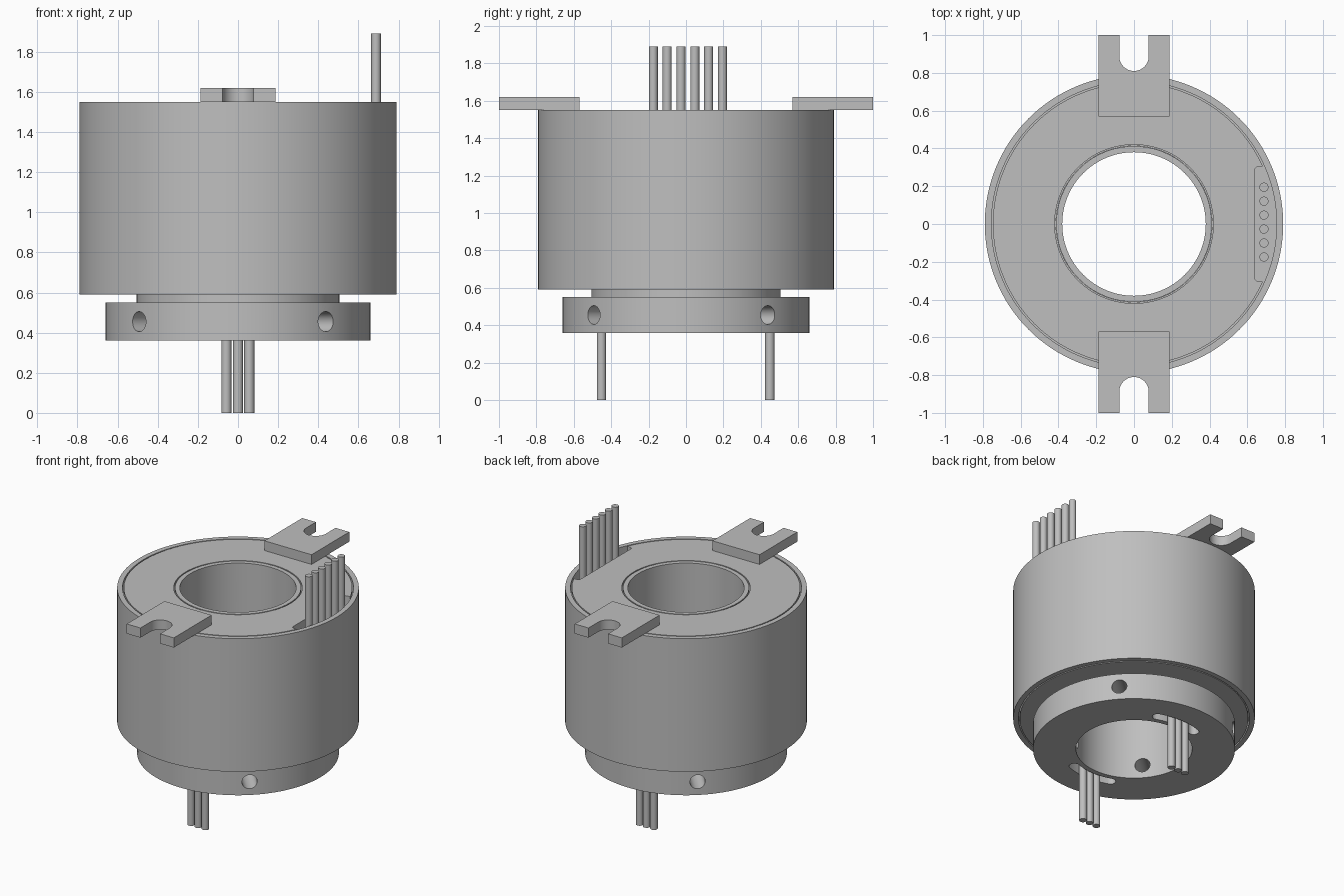
import bpy, bmesh, math
from mathutils import Matrix, Vector

if "Cube" in bpy.data.objects:
    bpy.data.objects.remove(bpy.data.objects["Cube"], do_unlink=True)

GREY = (0.52, 0.52, 0.52, 1)
grey = bpy.data.materials.new("plain_grey")
grey.use_nodes = True
grey.diffuse_color = GREY
grey.node_tree.nodes["Principled BSDF"].inputs["Base Color"].default_value = GREY


def finish(name, bm):
    bmesh.ops.recalc_face_normals(bm, faces=bm.faces)
    mesh = bpy.data.meshes.new(name)
    bm.to_mesh(mesh)
    bm.free()
    mesh.materials.append(grey)
    obj = bpy.data.objects.new(name, mesh)
    bpy.context.collection.objects.link(obj)
    return obj


def smooth(obj):
    bpy.ops.object.select_all(action="DESELECT")
    obj.select_set(True)
    bpy.context.view_layer.objects.active = obj
    bpy.ops.object.shade_smooth_by_angle(angle=math.radians(30))


def lathe(name, profile, steps=128):
    """Turn a closed (radius, height) profile around z."""
    bm = bmesh.new()
    verts = [bm.verts.new((r, 0, z)) for r, z in profile]
    edges = [bm.edges.new((v, verts[i - 1])) for i, v in enumerate(verts)]
    bmesh.ops.spin(bm, geom=verts + edges, cent=(0, 0, 0), axis=(0, 0, 1),
                   angle=math.tau, steps=steps, use_merge=True)
    bmesh.ops.remove_doubles(bm, verts=bm.verts, dist=1e-5)
    return finish(name, bm)


def prism(name, outline, z0, z1):
    """Extrude a flat outline from z0 to z1."""
    bm = bmesh.new()
    face = bm.faces.new([bm.verts.new((x, y, z0)) for x, y in outline])
    top = bmesh.ops.extrude_face_region(bm, geom=[face])["geom"]
    bmesh.ops.translate(bm, vec=(0, 0, z1 - z0),
                        verts=[v for v in top if isinstance(v, bmesh.types.BMVert)])
    return finish(name, bm)


def rod(name, start, end, radius, sides=24):
    a, b = Vector(start), Vector(end)
    bm = bmesh.new()
    turn = (b - a).to_track_quat("Z", "Y").to_matrix().to_4x4()
    bmesh.ops.create_cone(bm, cap_ends=True, segments=sides, radius1=radius, radius2=radius,
                          depth=(b - a).length,
                          matrix=Matrix.Translation((a + b) / 2) @ turn)
    return finish(name, bm)


def arc(cx, cy, r, a0, a1, n=12):
    return [(cx + r * math.cos(math.radians(a0 + (a1 - a0) * i / n)),
             cy + r * math.sin(math.radians(a0 + (a1 - a0) * i / n))) for i in range(n + 1)]


def cut(obj, cutter):
    cutter.hide_render = True
    mod = obj.modifiers.new("cut", "BOOLEAN")
    mod.operation, mod.solver, mod.object = "DIFFERENCE", "EXACT", cutter
    bpy.context.view_layer.objects.active = obj
    bpy.ops.object.modifier_apply(modifier=mod.name)
    bpy.data.objects.remove(cutter, do_unlink=True)


# Outer housing, with recesses for the top cover and the bottom plate
housing = lathe("housing", [(0.79, 0.59), (0.79, 1.55), (0.755, 1.55), (0.755, 1.47),
                            (0.413, 1.47), (0.413, 0.63), (0.755, 0.63), (0.755, 0.59)])
bottom_plate = lathe("bottom_plate", [(0.51, 0.59), (0.747, 0.59), (0.747, 0.63), (0.51, 0.63)])

# Top cover with the lead slot beside the rim
cover = lathe("top_cover", [(0.42, 1.47), (0.747, 1.47), (0.747, 1.55), (0.42, 1.55)])
slot = arc(0.66, -0.285, 0.02, 180, 270, 5) + [(0.8, -0.305), (0.8, 0.305)] \
    + arc(0.66, 0.285, 0.02, 90, 180, 5)
cut(cover, prism("lead_slot_cutter", slot, 1.4, 1.6))

# Hollow shaft with its flange, four radial screw holes and two curved lead slots
shaft = lathe("shaft_and_flange", [(0.38, 0.36), (0.66, 0.36), (0.66, 0.55), (0.505, 0.55),
                                   (0.505, 0.62), (0.412, 0.62), (0.412, 1.55), (0.38, 1.55)])
for k in range(4):
    a = math.radians(41.6 + 90 * k)
    c, s = math.cos(a), math.sin(a)
    cut(shaft, rod("screw_hole_cutter", (0.3 * c, 0.3 * s, 0.455),
                   (0.8 * c, 0.8 * s, 0.455), 0.05, 32))
for mid in (90, 270):
    a0, a1 = mid - 20, mid + 20
    ends = [(0.45 * math.cos(math.radians(a)), 0.45 * math.sin(math.radians(a))) for a in (a0, a1)]
    outline = (arc(0, 0, 0.485, a0, a1) + arc(*ends[1], 0.035, a1, a1 + 180, 8)[1:-1]
               + arc(0, 0, 0.415, a1, a0) + arc(*ends[0], 0.035, a0 + 180, a0 + 360, 8)[1:-1])
    cut(shaft, prism("flange_slot_cutter", outline, 0.3, 0.48))

parts = [housing, bottom_plate, cover, shaft]

# Forked mounting tabs at front and back
for side, sign in (("back", 1), ("front", -1)):
    fork = [(-0.188, 0.57), (0.188, 0.57), (0.188, 1), (0.078, 1)] \
        + arc(0, 0.888, 0.078, 0, -180, 20) + [(-0.078, 1), (-0.188, 1)]
    parts.append(prism(side + "_tab", [(x, sign * y) for x, y in fork], 1.55, 1.62))

# Lead wires: six on top, three under each flange slot
for i in range(6):
    y = -0.175 + 0.074 * i
    parts.append(rod("top_wire", (0.688, y, 1.47), (0.688, y, 1.89), 0.024))
for y in (-0.452, 0.448):
    for x in (-0.058, 0, 0.056):
        parts.append(rod("bottom_wire", (x, y, 0), (x, y, 0.485), 0.025))

for part in parts:
    smooth(part)
